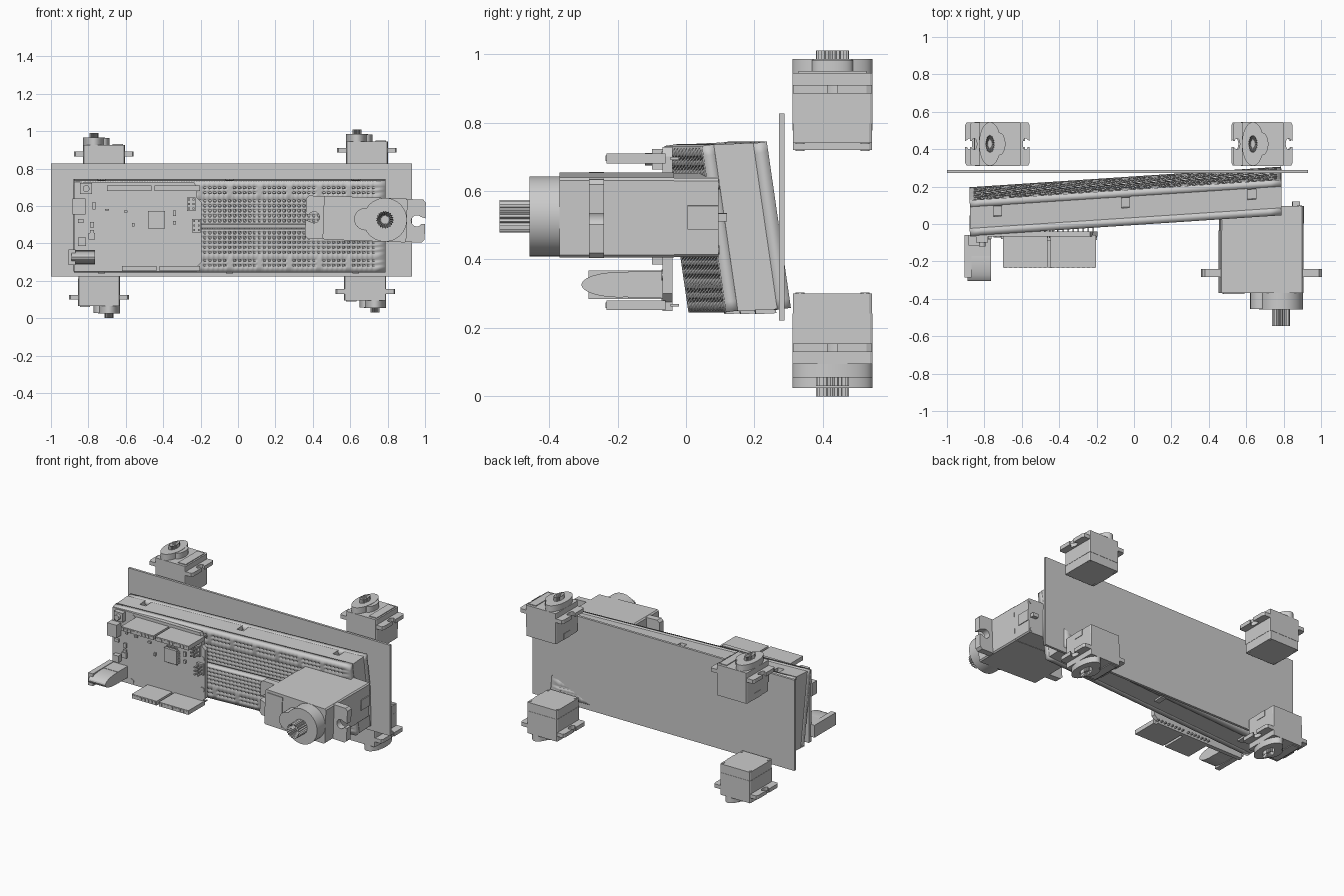
import bpy, bmesh
from math import sin, cos, pi, radians
from mathutils import Matrix, Vector

if "Cube" in bpy.data.objects:
    bpy.data.objects.remove(bpy.data.objects["Cube"])

I = Matrix.Identity(4)
FRONT = Matrix.Rotation(pi / 2, 4, 'X')      # local (x, y, z) -> world (x, -z, y)


def finish(name, bm, M):
    bmesh.ops.recalc_face_normals(bm, faces=bm.faces)
    me = bpy.data.meshes.new(name)
    bm.to_mesh(me)
    bm.free()
    me.transform(M)
    ob = bpy.data.objects.new(name, me)
    bpy.context.collection.objects.link(ob)
    return ob


def prism(name, pts, z0, z1, M=I, recess=0.0):
    bm = bmesh.new()
    face = bm.faces.new([bm.verts.new((x, y, z0)) for x, y in pts])
    new = bmesh.ops.extrude_face_region(bm, geom=[face])['geom']
    bmesh.ops.translate(bm, vec=(0, 0, z1 - z0),
                        verts=[v for v in new if isinstance(v, bmesh.types.BMVert)])
    if recess:
        top = [f for f in new if isinstance(f, bmesh.types.BMFace)]
        bmesh.ops.inset_individual(bm, faces=top, thickness=0.02)
        bmesh.ops.translate(bm, vec=(0, 0, -recess), verts=top[0].verts)
    return finish(name, bm, M)


def box(name, lo, hi, M=I):
    (a, b, c), (d, e, f) = lo, hi
    return prism(name, [(a, b), (d, b), (d, e), (a, e)], c, f, M)


def ring(cx, cy, r, n=32, a0=0.0, a1=2 * pi):
    return [(cx + r * cos(a0 + (a1 - a0) * i / n), cy + r * sin(a0 + (a1 - a0) * i / n))
            for i in range(n)]


def servo(tag, M, f0, f1, body, gear, shaft):
    """Servo along local z: shaft axis at the origin, base at z = 0."""
    w = 0.117
    lid = body * 0.28
    c = 0.008
    outline = [(-w + c, -w), (.33 - c, -w), (.33, -w + c), (.33, w - c),
               (.33 - c, w), (-w + c, w), (-w, w - c), (-w, -w + c)]
    prism(tag + "_body", outline, lid, body, M)
    prism(tag + "_base_lid", [(x * .99, y * .985) for x, y in outline], 0, lid, M)
    # mounting flange with a keyhole notch at each end
    right = [(.425, -.015)]
    right += [(x, y) for x, y in ring(.38, 0, .03, 14, radians(-30), radians(-330))]
    right += [(.425, .015)]
    left = [(.21 - x, -y) for x, y in right]
    ears = [(.41, -.115), (.425, -.1)] + right + [(.425, .1), (.41, .115),
            (-.2, .115), (-.215, .1)] + left + [(-.215, -.1), (-.2, -.115)]
    prism(tag + "_flange", ears, f0, f1, M)
    # gear housing, idler housing, splined shaft
    prism(tag + "_gear_housing", ring(0, 0, w, 48), body, gear, M)
    prism(tag + "_idler_housing", ring(.105, 0, .06, 24), body, gear - .002, M)
    teeth = [(r * cos(pi * i / 21), r * sin(pi * i / 21))
             for i in range(42) for r in [.048 if i % 2 else .041]]
    prism(tag + "_shaft", teeth, gear, shaft, M, recess=(shaft - gear) * .7)
    # top panel, cable outlet and base screws
    box(tag + "_top_panel", (.2, -.1, body), (.31, .1, body + .005), M)
    box(tag + "_cable_outlet", (-w - .004, -.035, 0), (-w + .02, .035, lid * .7), M)
    for i, (x, y) in enumerate([(-.095, -.095), (-.095, .095), (.305, -.095), (.305, .095)]):
        prism(f"{tag}_base_screw_{i}", ring(x, y, .013, 12), -.003, .01, M)


# four wheel servos behind the plate
small = (.145, .17, .205, .245, .27)
S = Matrix.Diagonal((.5, 1, 1, 1))
FLIP = Matrix.Rotation(pi, 4, 'Y')
for tag, x, z, R in [("upper_left_servo", -.77, .72, I), ("upper_right_servo", .636, .74, I),
                     ("lower_left_servo", -.69, .27, FLIP), ("lower_right_servo", .733, .30, FLIP)]:
    servo(tag, Matrix.Translation((x, .428, z)) @ R @ S, *small)

# large steering servo on the front, shaft facing forward
axes = Matrix(((-1, 0, 0, 0), (0, 0, -1, 0), (0, -1, 0, 0), (0, 0, 0, 1)))
big = Matrix.Translation((.786, .095, .526)) @ Matrix.Rotation(radians(2), 4, 'Y') @ axes
servo("front_servo", big, .335, .378, .465, .552, .64)
box("front_servo_cable", (-.1, -.012, -.025), (-.06, .012, .02), big)

# chassis plate
box("chassis_plate", (-1, .272, .222), (.93, .288, .826))

# breadboard: leaning, slightly sheared frame
B = Matrix(((1, 0, 0, -.045), (.066, 1, -.145, .1215), (0, .05, 1, .495), (0, 0, 0, 1)))
HX, HZ = .833, .243
box("breadboard_front_core", (-HX, -.06, -HZ), (HX, 0, HZ), B)
notched = [(-HX, -HZ), (HX, -HZ), (HX, HZ)]
for x in (.675, 0, -.685):
    notched += [(x + .022, HZ), (x + .022, HZ - .03), (x - .022, HZ - .03), (x - .022, HZ)]
    box("breadboard_tab", (x - .018, 0, -HZ - .012), (x + .018, .06, -HZ + .01), B)
notched.append((-HX, HZ))
prism("breadboard_back_core", notched, -.06, 0, B @ FRONT)


def hole_panel(name, y):
    half = [.032 + .0265 * i for i in range(5)] + [.18, .207]
    rows = sorted([-z for z in half] + [0] + half)
    zs, xs = [-HZ], [-HX]
    for z in rows:
        h = .012 if z == 0 else .0065
        zs += [z - h, z + h]
    for i in range(59):
        x = (i - 29) * .0265
        xs += [x - .0065, x + .0065]
    zs.append(HZ)
    xs.append(HX)
    bm = bmesh.new()
    grid = [[bm.verts.new((x, y, z)) for x in xs] for z in zs]
    for j in range(len(zs) - 1):
        for i in range(len(xs) - 1):
            if j % 2:
                z = rows[j // 2]
                rail_gap = abs(z) > .17 and (i // 2) % 6 == 5
                hole = i % 2 and not rail_gap
                if hole or (z == 0 and 0 < i < len(xs) - 2):
                    continue
            bm.faces.new((grid[j][i], grid[j][i + 1], grid[j + 1][i + 1], grid[j + 1][i]))
    ob = finish(name, bm, B)
    mod = ob.modifiers.new("thickness", 'SOLIDIFY')
    mod.thickness, mod.offset = .04, 0


hole_panel("breadboard_front_panel", -.075)
hole_panel("breadboard_back_panel", .075)

# controller board
pcb = [(-.877, .25), (-.22, .25), (-.22, .275), (-.195, .3), (-.195, .62),
       (-.22, .645), (-.22, .7), (-.235, .728), (-.877, .728)]
prism("controller_board", pcb, .04, .068, FRONT)


def part(name, x0, x1, z0, z1, y0, y1=-.06):
    return box(name, (x0, y0, z0), (x1, y1, z1))


# pin headers with sockets
for name, x0, x1, z in [("upper_header_a", -.70, -.462, .695), ("upper_header_b", -.447, -.203, .695),
                        ("lower_header_a", -.62, -.437, .266), ("lower_header_b", -.42, -.203, .266)]:
    part(name, x0, x1, z - .014, z + .014, -.232)
    n = round((x1 - x0) / .027)
    for i in range(n):
        x = x0 + (x1 - x0) * (i + .5) / n
        part(name + "_socket", x - .008, x + .008, z - .008, z + .008, -.235, -.23)
        part(name + "_pin", x - .004, x + .004, z - .004, z + .004, -.045, -.02)

# power jack: square collar and rounded barrel
J = Matrix.Rotation(pi / 2, 4, 'Y')
part("jack_collar", -.905, -.87, .285, .367, -.285)
part("jack_base", -.87, -.765, .288, .364, -.17)
prism("jack_barrel", [(x * .5, y * 1.5) for x, y in ring(-.652, -.13, .074, 24)], -.89, -.765, J)

# data port, reset button, chips
part("data_port", -.885, -.815, .555, .64, -.115)
part("reset_base", -.845, -.78, .663, .722, -.10)
prism("reset_button", ring(-.812, .693, .018, 16), .06, .12, FRONT)
part("main_chip", -.482, -.39, .48, .572, -.09)
for i in range(8):
    t = .01 + i * .0103
    part("chip_leg", -.482 + t - .003, -.482 + t + .003, .469, .583, -.075)
    part("chip_leg", -.493, -.379, .48 + t - .003, .48 + t + .003, -.075)
part("regulator", -.855, -.812, .385, .43, -.10)
part("port_chip", -.80, -.765, .42, .455, -.085)
for x, z, w, h in [(-.78, .50, .02, .03), (-.78, .46, .02, .025), (-.84, .52, .03, .02),
                   (-.70, .58, .02, .01), (-.60, .57, .02, .012), (-.56, .50, .012, .02),
                   (-.34, .56, .015, .03), (-.34, .51, .015, .02), (-.77, .60, .015, .04)]:
    part("small_component", x - w / 2, x + w / 2, z - h / 2, z + h / 2, -.08)

# programming pins
for cx, cz in [(-.222, .495), (-.25, .61)]:
    part("pin_block", cx - .024, cx + .024, cz - .036, cz + .036, -.085)
    for i in range(6):
        x, z = cx + (i % 2 - .5) * .024, cz + (i // 2 - 1) * .024
        part("programming_pin", x - .005, x + .005, z - .005, z + .005, -.125)

# mounting hole rims
for x, z in [(-.725, .70), (-.215, .56), (-.215, .355), (-.735, .272)]:
    prism("mounting_rim", ring(x, z, .016, 20), .04, .072, FRONT, recess=.0)

bpy.ops.object.select_all(action='SELECT')
bpy.context.view_layer.objects.active = bpy.data.objects["chassis_plate"]
bpy.ops.object.shade_smooth_by_angle(angle=radians(25))
